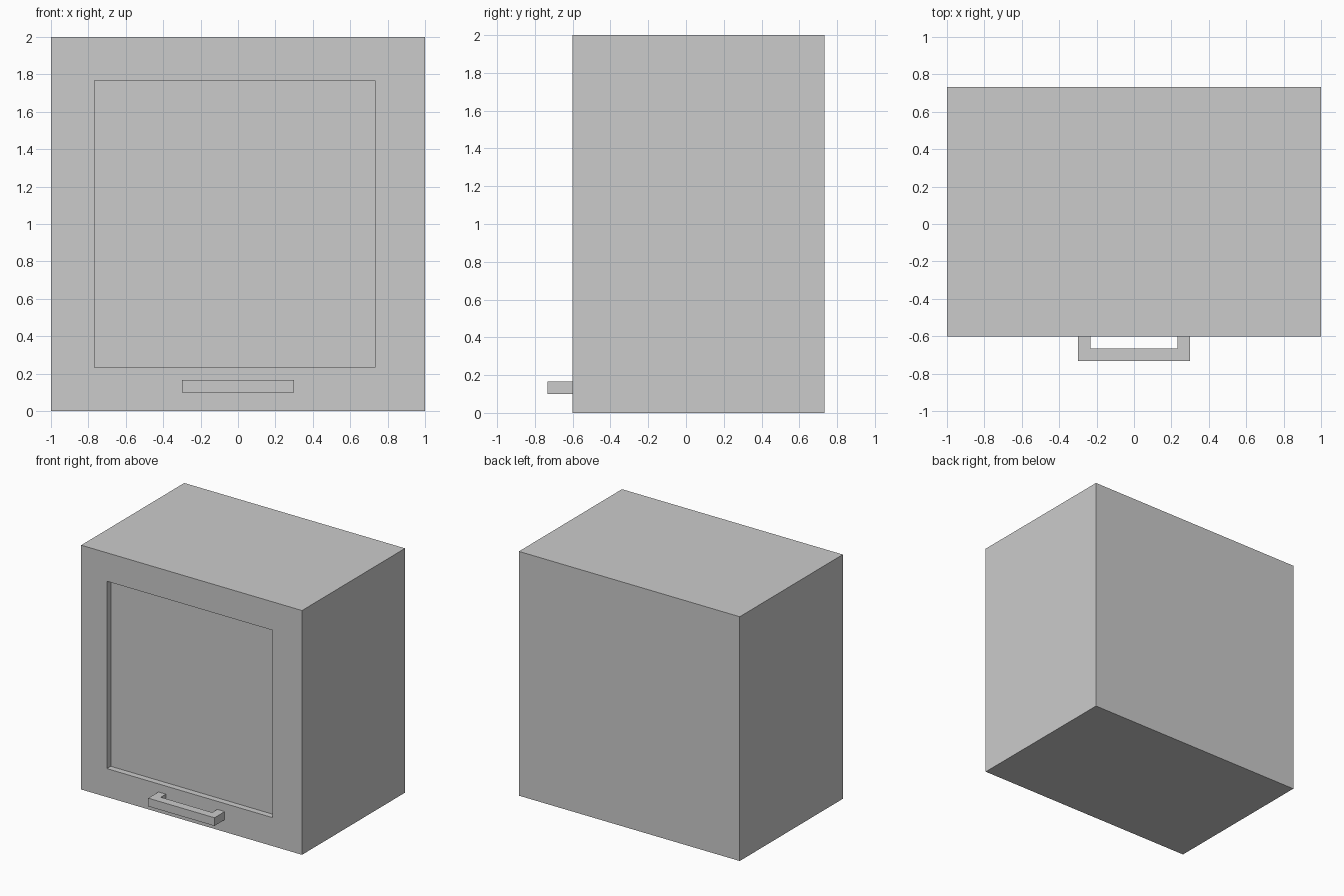
import bpy, bmesh
from mathutils import Vector

if "Cube" in bpy.data.objects:
    bpy.data.objects.remove(bpy.data.objects["Cube"])


def new_object(name, bm):
    bmesh.ops.recalc_face_normals(bm, faces=bm.faces)
    mesh = bpy.data.meshes.new(name)
    bm.to_mesh(mesh)
    bm.free()
    obj = bpy.data.objects.new(name, mesh)
    bpy.context.collection.objects.link(obj)
    return obj


def extrude_faces(bm, offset):
    geom = bmesh.ops.extrude_face_region(bm, geom=bm.faces[:])["geom"]
    verts = [g for g in geom if isinstance(g, bmesh.types.BMVert)]
    bmesh.ops.translate(bm, verts=verts, vec=Vector(offset))


def prism(name, points, offset):
    bm = bmesh.new()
    bm.faces.new([bm.verts.new(p) for p in points])
    extrude_faces(bm, offset)
    return new_object(name, bm)


def rectangle(x0, x1, z0, z1, y):
    return [(x0, y, z0), (x1, y, z0), (x1, y, z1), (x0, y, z1)]


FRONT, SEAM, BACK = -0.6, -0.55, 0.733
BAR = 0.067

# Cabinet body
prism("cabinet_body", rectangle(-1, 1, 0, 2, SEAM), (0, BACK - SEAM, 0))

# Door frame around the recessed panel
bm = bmesh.new()
outer = [bm.verts.new(p) for p in rectangle(-1, 1, 0, 2, FRONT)]
inner = [bm.verts.new(p) for p in rectangle(-0.767, 0.733, 0.233, 1.767, FRONT)]
for i in range(4):
    j = (i + 1) % 4
    bm.faces.new((outer[i], outer[j], inner[j], inner[i]))
extrude_faces(bm, (0, SEAM - FRONT, 0))
new_object("door_frame", bm)

# Handle: left post with bar, then the right post
outline = [(-0.3, FRONT), (-0.3, -BACK), (0.3 - BAR, -BACK),
           (0.3 - BAR, -BACK + BAR), (-0.3 + BAR, -BACK + BAR), (-0.3 + BAR, FRONT)]
prism("handle_bar", [(x, y, 0.1) for x, y in outline], (0, 0, BAR))
prism("handle_right_post", rectangle(0.3 - BAR, 0.3, 0.1, 0.1 + BAR, -BACK),
      (0, FRONT + BACK, 0))
